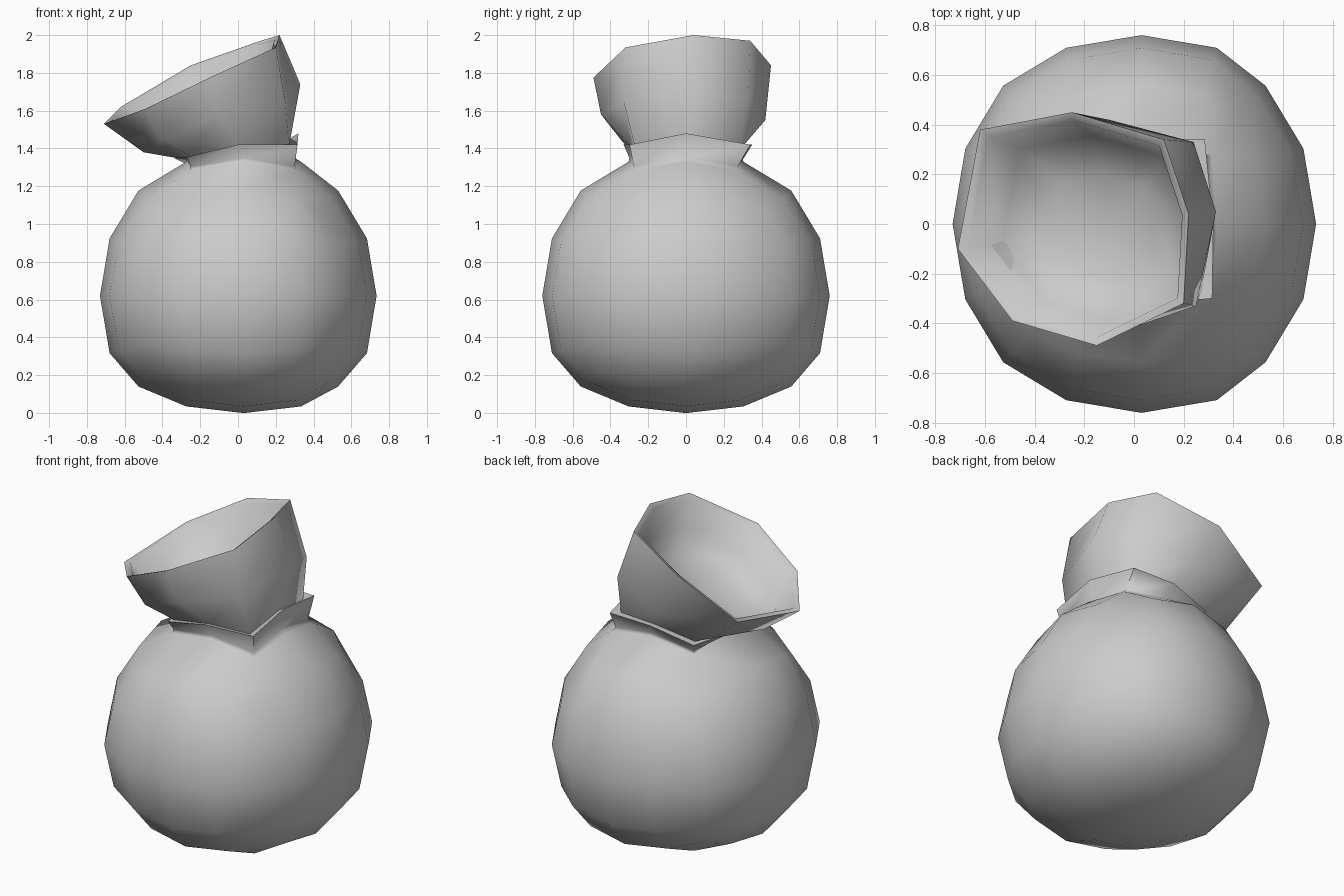
import bpy, bmesh, math
from mathutils import Vector

if "Cube" in bpy.data.objects:
    bpy.data.objects.remove(bpy.data.objects["Cube"])

# Body: a cube rounded by two subdivision levels
bpy.ops.mesh.primitive_cube_add(size=1.732, location=(0, 0, 0))
sack = bpy.context.object
sack.name = "tied_sack"
sub = sack.modifiers.new("round", 'SUBSURF')
sub.levels = 2
sub.use_limit_surface = False
bpy.ops.object.modifier_apply(modifier=sub.name)

bm = bmesh.new()
bm.from_mesh(sack.data)

# Place the body, flatten its base and pull in the right side
for v in bm.verts:
    v.co += Vector((0.03, 0, 0.62))
    if v.co.z < 0.31:
        v.co.z = 0.31 - (0.31 - v.co.z) * 0.69
    if v.co.x > 0.45:
        v.co.x -= 0.057

# Open the top: remove the four faces around the highest vertex
top = max(bm.verts, key=lambda v: v.co.z)
bmesh.ops.delete(bm, geom=[top], context='VERTS')
edge = {v for e in bm.edges if e.is_boundary for v in e.verts}
opening = sorted(edge, key=lambda v: math.atan2(v.co.y, v.co.x - 0.03) % (2 * math.pi - 0.1))


def add_loop(previous, points):
    """Bridge an eight-sided loop to the previous one."""
    new = [bm.verts.new(p) for p in points]
    for i in range(8):
        j = (i + 1) % 8
        bm.faces.new((previous[i], previous[j], new[j], new[i]))
    return new


# Loops run anticlockwise from the right (+x)
cuff_low = [(.30, 0, 1.35), (.29, .275, 1.305), (.03, .30, 1.35), (-.25, .275, 1.305),
            (-.27, 0, 1.34), (-.25, -.275, 1.305), (.03, -.30, 1.35), (.30, -.275, 1.305)]
cuff_high = [(.32, 0, 1.48), (.285, .34, 1.42), (0, .35, 1.42), (-.27, .31, 1.355),
             (-.34, 0, 1.35), (-.27, -.30, 1.355), (0, -.33, 1.42), (.315, -.30, 1.42)]
neck = [(.27, .02, 1.45), (.25, .28, 1.41), (0, .30, 1.41), (-.25, .27, 1.36),
        (-.30, 0, 1.345), (-.25, -.27, 1.36), (0, -.29, 1.41), (.27, -.27, 1.41)]
flare = [(.33, .05, 1.74), (.24, .33, 1.65), (-.10, .42, 1.55), (-.42, .33, 1.45),
         (-.50, -.05, 1.38), (-.40, -.34, 1.44), (-.10, -.45, 1.58), (.25, -.33, 1.65)]
rim = [(.22, .04, 2.0), (.12, .34, 1.97), (-.25, .45, 1.84), (-.62, .38, 1.62),
       (-.71, -.10, 1.53), (-.49, -.39, 1.61), (-.15, -.49, 1.775), (.20, -.32, 1.935)]

loop = opening
for points in (cuff_low, cuff_high, neck, flare, rim):
    loop = add_loop(loop, points)

# Hollow mouth: shrink the rim and sink it along the tilted axis
centre = sum((Vector(p) for p in rim), Vector()) / 8
sink = Vector((0.40, 0, -0.92))
for scale, depth in ((0.93, 0.01), (0.80, 0.19), (0.45, 0.27)):
    loop = add_loop(loop, [centre + (Vector(p) - centre) * scale + sink * depth for p in rim])
bottom = bm.verts.new(centre + sink * 0.29)
for i in range(8):
    bm.faces.new((loop[i], loop[(i + 1) % 8], bottom))

bmesh.ops.recalc_face_normals(bm, faces=bm.faces)
bm.to_mesh(sack.data)
bm.free()
bpy.ops.object.shade_smooth_by_angle(angle=math.radians(75))
